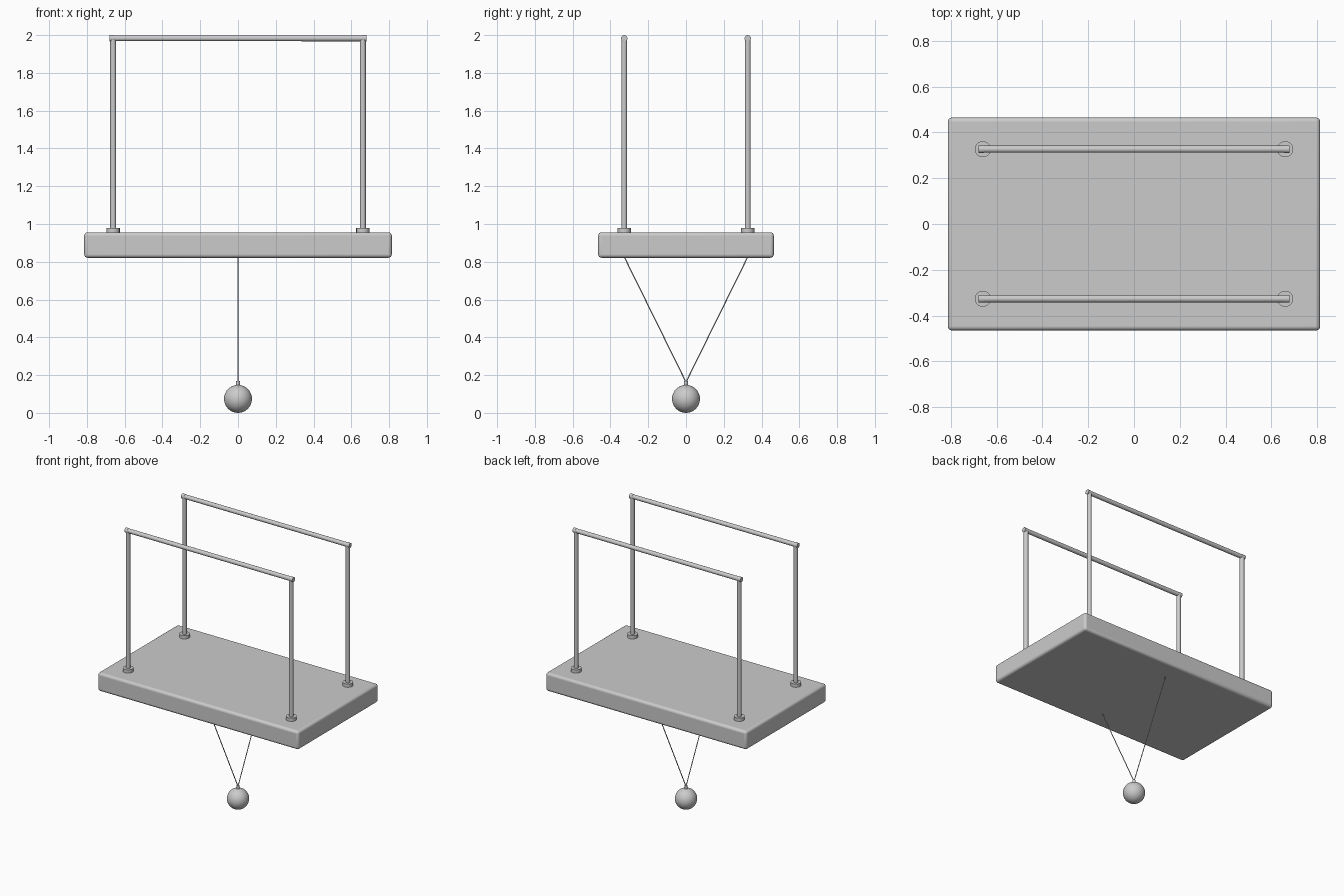
import bpy
from mathutils import Vector

if "Cube" in bpy.data.objects:
    bpy.data.objects.remove(bpy.data.objects["Cube"])


def finish(obj, name):
    obj.name = name
    bpy.ops.object.shade_smooth_by_angle()
    return obj


def rod(name, a, b, radius, sides=24):
    """Cylinder running from point a to point b."""
    a, b = Vector(a), Vector(b)
    axis = b - a
    bpy.ops.mesh.primitive_cylinder_add(
        vertices=sides, radius=radius, depth=axis.length, location=(a + b) / 2,
        rotation=axis.to_track_quat('Z', 'Y').to_euler())
    return finish(bpy.context.object, name)


# Platform slab with rounded edges
bottom, top = 0.821, 0.956
bpy.ops.mesh.primitive_cube_add(size=1, location=(0, 0, (bottom + top) / 2))
slab = bpy.context.object
slab.scale = (1.628, 0.93, top - bottom)
bpy.ops.object.transform_apply(location=False, rotation=False, scale=True)
bevel = slab.modifiers.new("rounded_edges", 'BEVEL')
bevel.width = 0.018
bevel.segments = 4
finish(slab, "platform")

# Two handrails, each with two posts, floor flanges and end caps
post_x, rail_y, rail_z = 0.661, 0.327, 1.983
for side, sy in (("front", -1), ("back", 1)):
    y = sy * rail_y
    rod(side + "_rail", (-0.675, y, rail_z), (0.675, y, rail_z), 0.0155)
    for end, sx in (("left", -1), ("right", 1)):
        x = sx * post_x
        label = side + "_" + end
        rod(label + "_post", (x, y, top - 0.01), (x, y, rail_z), 0.0155)
        rod(label + "_flange", (x, y, top - 0.005), (x, y, 0.98), 0.035, 32)
        rod(label + "_cap", (sx * 0.656, y, rail_z), (sx * 0.68, y, rail_z), 0.017)
    # Cord from the slab's underside to the weight
    rod(side + "_cord", (0, y, bottom + 0.005), (0, 0, 0.163), 0.003, 10)

# Hanging ball and its collar
bpy.ops.mesh.primitive_uv_sphere_add(segments=32, ring_count=16, radius=0.074,
                                     location=(0, 0, 0.074))
finish(bpy.context.object, "hanging_ball")
rod("ball_collar", (0, 0, 0.14), (0, 0, 0.17), 0.011, 16)
